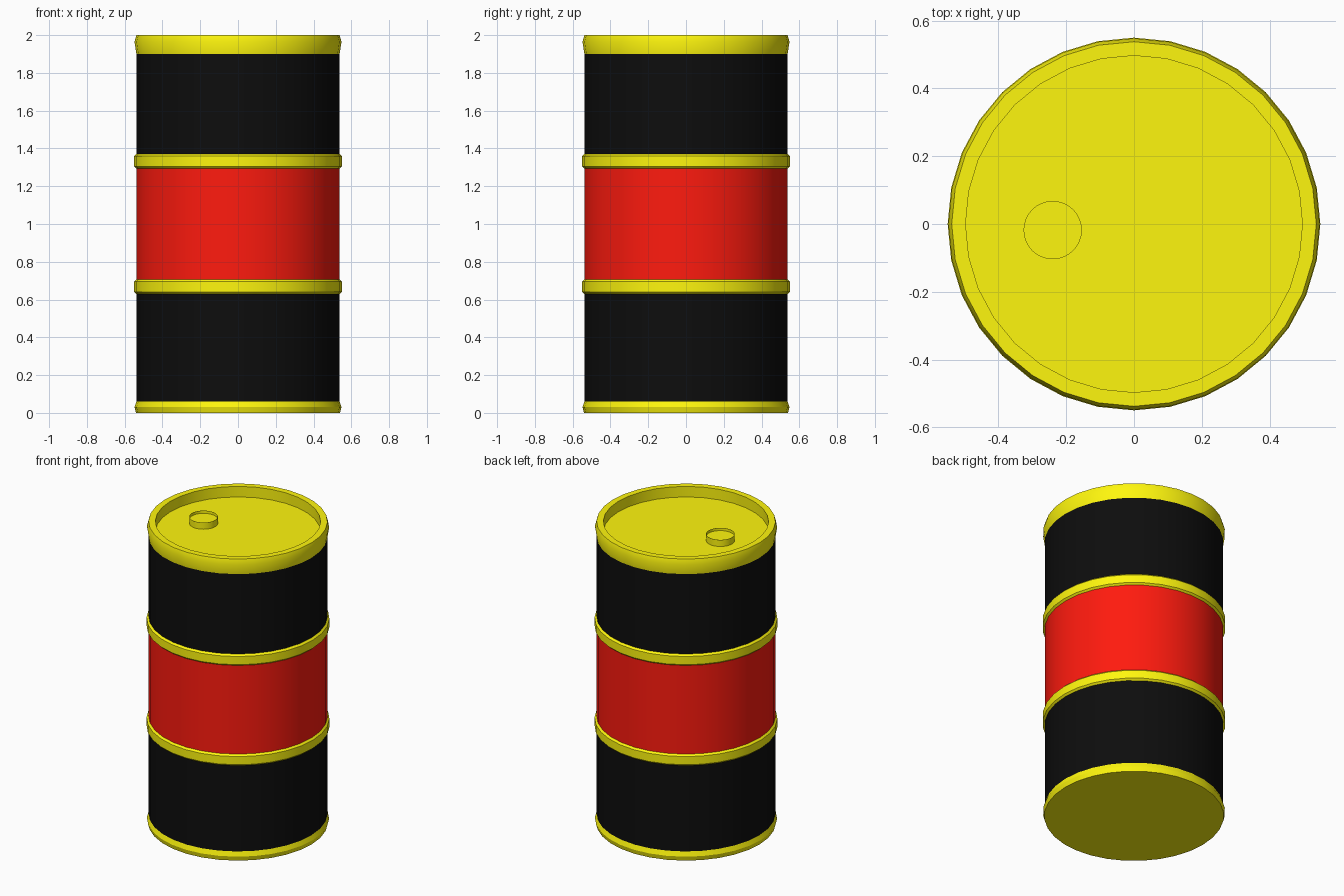
import bpy, bmesh, math

if "Cube" in bpy.data.objects:
    bpy.data.objects.remove(bpy.data.objects["Cube"])

SIDES = 32
R = 0.538          # drum wall radius


def material(name, rgb):
    m = bpy.data.materials.new(name)
    m.diffuse_color = (*rgb, 1)
    m.use_nodes = True
    m.node_tree.nodes["Principled BSDF"].inputs["Base Color"].default_value = m.diffuse_color
    return m


yellow = material("yellow_paint", (1.0, 0.93, 0.004))
black = material("black_paint", (0.004, 0.004, 0.004))
red = material("red_paint", (1.0, 0.0105, 0.0045))


def lathe(name, profile, mat, center=(0, 0)):
    """Revolve (radius, z) points about z; radius 0 makes a pole."""
    bm = bmesh.new()
    vs = [bm.verts.new((r, 0, z)) for r, z in profile]
    edges = [bm.edges.new(p) for p in zip(vs, vs[1:])]
    bmesh.ops.spin(bm, geom=vs + edges, cent=(0, 0, 0), axis=(0, 0, 1),
                   angle=math.tau, steps=SIDES)
    bmesh.ops.remove_doubles(bm, verts=bm.verts, dist=1e-5)
    bmesh.ops.recalc_face_normals(bm, faces=bm.faces)
    mesh = bpy.data.meshes.new(name)
    bm.to_mesh(mesh)
    bm.free()
    mesh.materials.append(mat)
    ob = bpy.data.objects.new(name, mesh)
    ob.location = (*center, 0)
    bpy.context.collection.objects.link(ob)
    bpy.ops.object.select_all(action='DESELECT')
    ob.select_set(True)
    bpy.context.view_layer.objects.active = ob
    bpy.ops.object.shade_smooth_by_angle(angle=math.radians(30))
    return ob


# Painted wall bands
for name, z0, z1, mat in (("lower_wall", 0.058, 0.668, black),
                          ("middle_wall", 0.668, 1.332, red),
                          ("upper_wall", 1.332, 1.90, black)):
    lathe(name, [(R, z0), (R, z1)], mat)

# Bevelled hoops
for name, z in (("lower_hoop", 0.668), ("upper_hoop", 1.332)):
    lathe(name, [(R, z - 0.038), (0.55, z - 0.027),
                 (0.55, z + 0.027), (R, z + 0.038)], yellow)

# Base with rolled edge
lathe("base", [(0, 0), (0.54, 0), (0.548, 0.03), (R, 0.06)], yellow)

# Top rim and recessed lid
lathe("rim_and_lid", [(R, 1.90), (0.548, 1.965), (0.538, 2.0), (0.497, 2.0),
                      (0.497, 1.93), (0, 1.93)], yellow)

# Filler cap with thin lip and sunken top
lathe("filler_cap", [(0.086, 1.93), (0.086, 1.974), (0.085, 1.974),
                     (0.085, 1.956), (0, 1.956)], yellow,
      center=(-0.24, -0.018))
